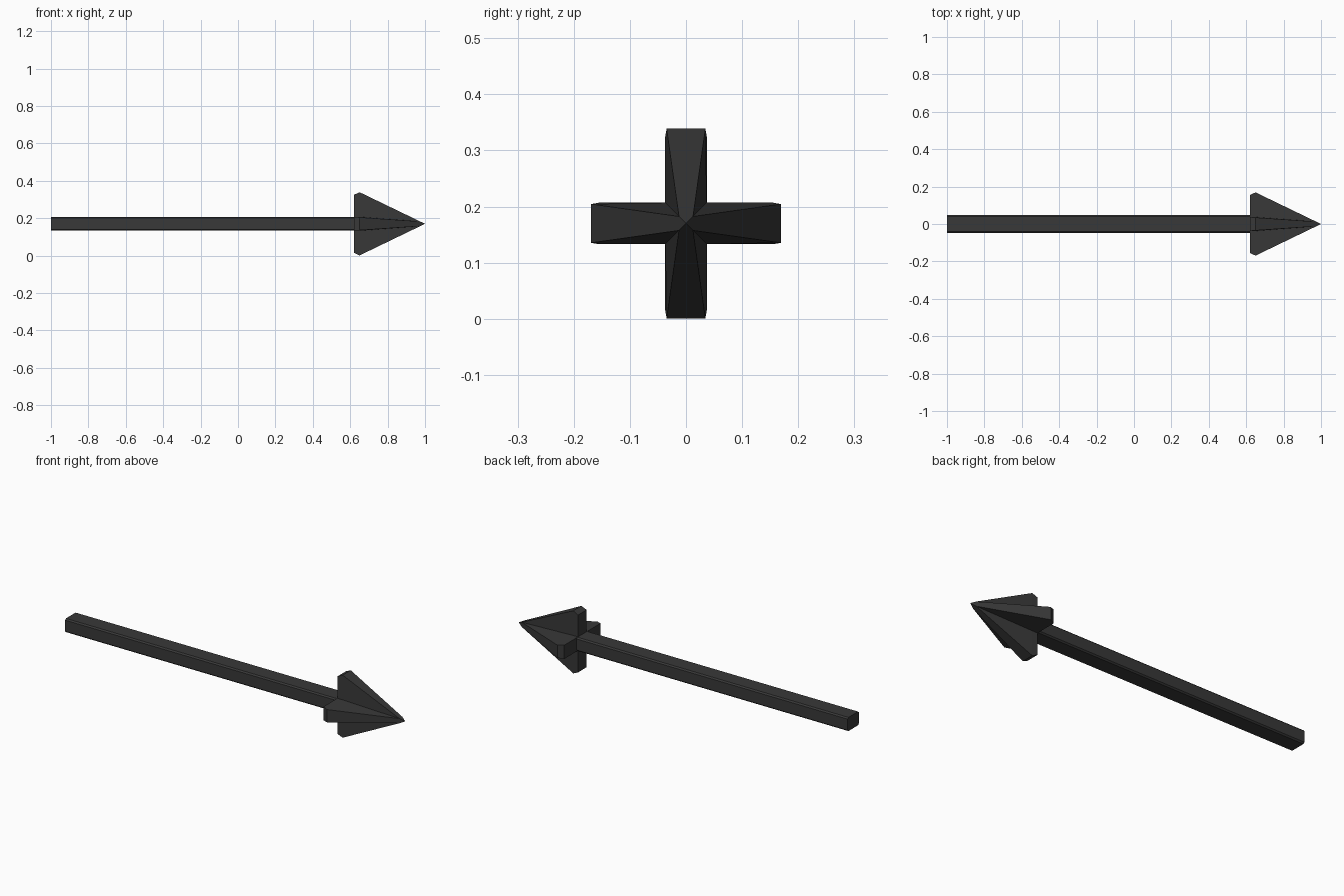
import bpy, bmesh

if "Cube" in bpy.data.objects:
    bpy.data.objects.remove(bpy.data.objects["Cube"])

CZ = 0.17  # height of the arrow axis

mat = bpy.data.materials.new("dark_grey")
mat.diffuse_color = (0.04, 0.04, 0.04, 1)
mat.use_nodes = True
mat.node_tree.nodes["Principled BSDF"].inputs["Base Color"].default_value = mat.diffuse_color


def finish(bm, name):
    bmesh.ops.remove_doubles(bm, verts=bm.verts, dist=1e-5)
    bmesh.ops.recalc_face_normals(bm, faces=bm.faces)
    mesh = bpy.data.meshes.new(name)
    bm.to_mesh(mesh)
    bm.free()
    mesh.materials.append(mat)
    ob = bpy.data.objects.new(name, mesh)
    bpy.context.collection.objects.link(ob)


def loft(rings, name):
    """Skin matching rings of (x, y, z) points and cap both ends."""
    bm = bmesh.new()
    loops = [[bm.verts.new((x, y, z + CZ)) for x, y, z in r] for r in rings]
    n = len(loops[0])
    for a, b in zip(loops, loops[1:]):
        for i in range(n):
            j = (i + 1) % n
            bm.faces.new((a[i], a[j], b[j], b[i]))
    bm.faces.new(loops[0])
    bm.faces.new(loops[-1])
    # collapse zero-length edges at the pointed end
    bmesh.ops.dissolve_degenerate(bm, edges=bm.edges, dist=1e-5)
    finish(bm, name)


def cross(x, inner, half, reach):
    """Four-finned cross section: inner corner, fin half width, fin reach."""
    pts = []
    y = [(inner, inner), (half, reach), (-half, reach)]
    for _ in range(4):
        pts += [(x, p, q) for p, q in y]
        y = [(-q, p) for p, q in y]
    return pts


# Shaft: rectangular bar with narrow chamfers along its length
W, H, C = 0.048, 0.037, 0.007
section = [(W, H - C), (W - C, H), (C - W, H), (-W, H - C),
           (-W, C - H), (C - W, -H), (W - C, -H), (W, C - H)]
loft([[(x, y, z) for y, z in section] for x in (-1.0, 0.63)], "shaft")

# Head: short chamfered base, fins tapering into a square point
loft([cross(0.62, 0.037, 0.037, 0.155),
      cross(0.65, 0.037, 0.0345, 0.169),
      cross(0.974, 0.0125, 0.0125, 0.0125),
      cross(1.0, 0.0, 0.0, 0.0)], "arrow_head")
